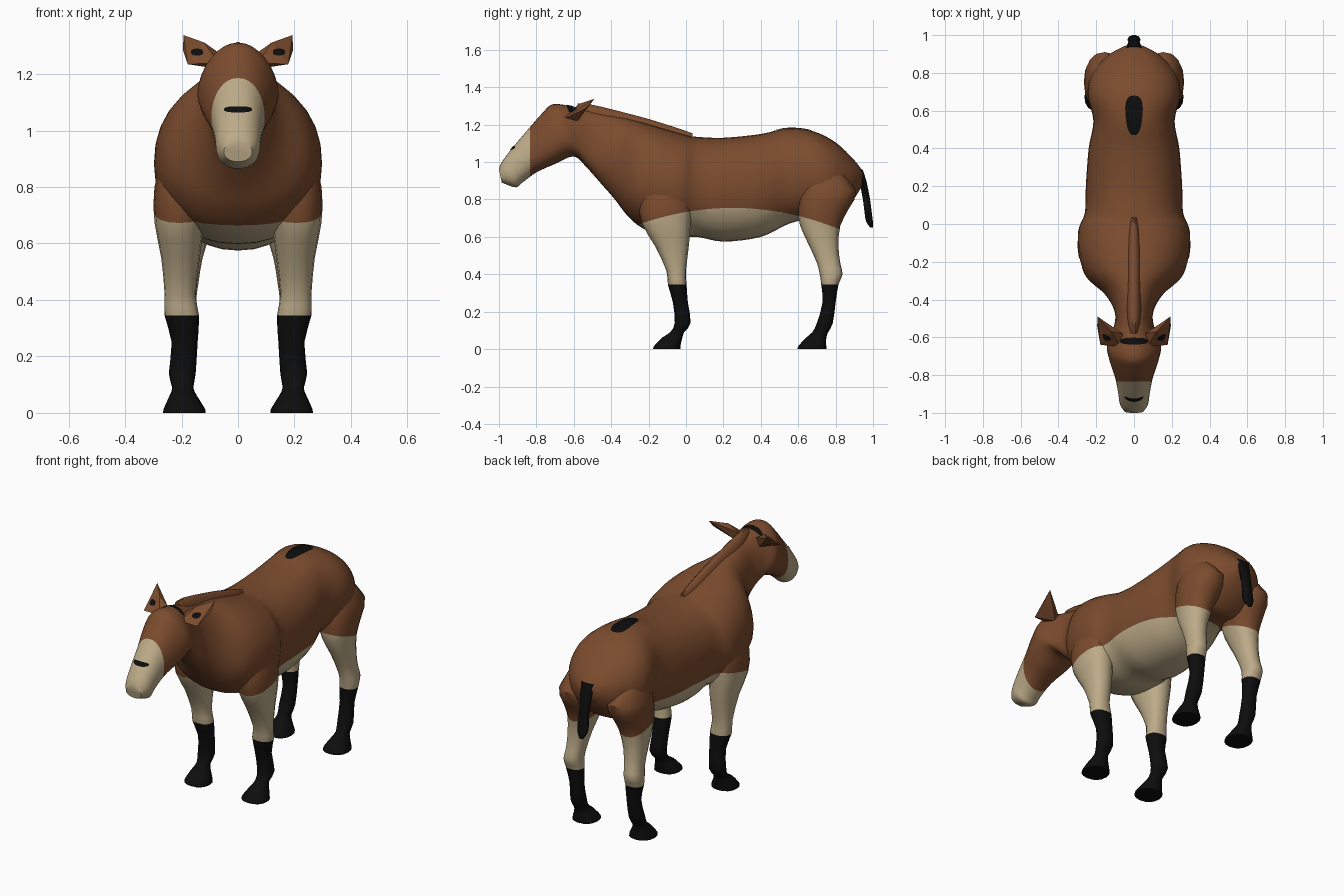
import bpy
import bmesh
from math import sin, cos, tau, copysign
from mathutils import Vector
from mathutils.bvhtree import BVHTree

default_cube = bpy.data.objects.get("Cube")
if default_cube:
    bpy.data.objects.remove(default_cube, do_unlink=True)


def make_material(name, colour):
    mat = bpy.data.materials.new(name)
    mat.use_nodes = True
    rgba = (*colour, 1.0)
    mat.diffuse_color = rgba
    shader = mat.node_tree.nodes["Principled BSDF"]
    shader.inputs["Base Color"].default_value = rgba
    shader.inputs["Roughness"].default_value = 0.9
    return mat


BROWN, TAN, BLACK = range(3)
materials = [
    make_material("chestnut_brown", (0.20, 0.072, 0.027)),
    make_material("pale_tan", (0.51, 0.41, 0.25)),
    make_material("black", (0.004, 0.004, 0.004)),
]

MUZZLE_Y, SOCK_Z, BELLY_Z = -0.835, 0.345, 0.755


def smooth_rows(rows, steps):
    """Catmull-Rom interpolation of the section table."""
    result = []
    last = len(rows) - 1
    for i in range(last):
        before, start = rows[max(i - 1, 0)], rows[i]
        end, after = rows[i + 1], rows[min(i + 2, last)]
        for s in range(steps):
            t = s / steps
            result.append([
                b + 0.5 * t * (c - a + t * (2*a - 5*b + 4*c - d + t * (3*(b - c) + d - a)))
                for a, b, c, d in zip(before, start, end, after)])
    result.append(list(rows[-1]))
    return result


def round_section(count, power):
    """Unit superellipse points."""
    def squash(v):
        return copysign(abs(v) ** (2 / power), v)
    return [(squash(cos(tau * k / count)), squash(sin(tau * k / count))) for k in range(count)]


def loft(rings):
    bm = bmesh.new()
    loops = [[bm.verts.new(p) for p in ring] for ring in rings]
    n = len(loops[0])
    for low, high in zip(loops, loops[1:]):
        for k in range(n):
            j = (k + 1) % n
            bm.faces.new((low[k], low[j], high[j], high[k]))
    bm.faces.new(loops[0])
    bm.faces.new(loops[-1])
    return bm


def trunk_loft(rows, count, steps, power=2.2):
    """Rows: top y, top z, bottom y, bottom z, half width, narrowing to the top."""
    rings = []
    for yt, zt, yb, zb, w, pear in smooth_rows(rows, steps):
        rings.append([
            Vector((w * c * (1 - pear * s), (yt + yb + s * (yt - yb)) / 2,
                    (zt + zb + s * (zt - zb)) / 2))
            for c, s in round_section(count, power)])
    return loft(rings)


def limb_loft(rows, count, steps, power=2.3):
    """Rows: height, front y, back y, inner x, outer x."""
    rings = []
    for z, y0, y1, x0, x1 in smooth_rows(rows, steps):
        rings.append([
            Vector(((x0 + x1 + c * (x1 - x0)) / 2, (y0 + y1 + s * (y1 - y0)) / 2, z))
            for c, s in round_section(count, power)])
    return loft(rings)


def cut(bm, point, normal):
    geom = bm.verts[:] + bm.edges[:] + bm.faces[:]
    bmesh.ops.bisect_plane(bm, geom=geom, dist=1e-5, plane_co=point, plane_no=normal)


def paint_coat(bm):
    """Cut the coat borders into the mesh and colour each side."""
    def arch(y):
        return 0.35 * (y - 0.25) ** 2

    cut(bm, (0, MUZZLE_Y, 0), (0, 1, 0))
    cut(bm, (0, 0, SOCK_Z), (0, 0, 1))
    for v in bm.verts:
        v.co.z += arch(v.co.y)
    cut(bm, (0, 0, BELLY_Z), (0, 0, 1))
    for f in bm.faces:
        c = f.calc_center_median()
        if c.z - arch(c.y) < SOCK_Z:
            f.material_index = BLACK
        elif c.y < MUZZLE_Y or c.z < BELLY_Z:
            f.material_index = TAN
        else:
            f.material_index = BROWN
    for v in bm.verts:
        v.co.z -= arch(v.co.y)


def finish(name, bm, colour=None, mirror=False, smooth=True):
    """Turn the bmesh into an object and return a tree for projecting onto it."""
    bmesh.ops.recalc_face_normals(bm, faces=bm.faces[:])
    if colour is not None:
        for f in bm.faces:
            f.material_index = colour
    tree = BVHTree.FromBMesh(bm)
    mesh = bpy.data.meshes.new(name)
    bm.to_mesh(mesh)
    bm.free()
    for mat in materials:
        mesh.materials.append(mat)
    obj = bpy.data.objects.new(name, mesh)
    bpy.context.collection.objects.link(obj)
    if mirror:
        obj.modifiers.new("Mirror", "MIRROR").use_axis[0] = True
    if smooth:
        bpy.ops.object.select_all(action="DESELECT")
        obj.select_set(True)
        bpy.context.view_layer.objects.active = obj
        bpy.ops.object.shade_smooth_by_angle(angle=0.8)
    return tree


def marking(name, tree, centre, across, along, ray, taper=0.0, mirror=False):
    """Thin oval patch projected onto a surface."""
    ray = Vector(ray)
    up = Vector((0, 1, 0)) if ray.z else Vector((0, 0, 1))
    rings = []
    for radius in (1.0, 0.75, 0.5, 0.25, 0.05):
        ring = []
        for c, s in round_section(24, 2.6):
            x = radius * across * c * (1 + taper * s)
            start = Vector(centre) + Vector((x, 0, 0)) + up * (radius * along * s)
            hit = tree.ray_cast(start, ray)[0]
            ring.append((hit or start) - ray * 0.004)
        rings.append(ring)
    bm = loft(rings)
    bm.faces.ensure_lookup_table()
    bmesh.ops.delete(bm, geom=[bm.faces[-2]], context="FACES_ONLY")
    finish(name, bm, BLACK, mirror)


# Head, neck and trunk
body = trunk_loft([
    (-1.0, .96, -.985, .89, .05, 0),
    (-.985, 1.0, -.91, .865, .075, 0),
    (-.925, 1.08, -.875, .89, .083, 0),
    (-.84, 1.18, -.80, .945, .098, .1),
    (-.77, 1.26, -.70, .99, .125, .2),
    (-.71, 1.31, -.60, 1.03, .138, .25),
    (-.60, 1.295, -.53, .97, .11, .1),
    (-.50, 1.275, -.45, .88, .10, .1),
    (-.36, 1.245, -.38, .80, .15, .2),
    (-.24, 1.215, -.31, .71, .25, .1),
    (-.12, 1.18, -.22, .64, .29, 0),
    (0, 1.145, -.07, .60, .295, 0),
    (.06, 1.135, .06, .60, .26, 0),
    (.20, 1.13, .20, .575, .255, 0),
    (.40, 1.15, .40, .60, .24, 0),
    (.54, 1.18, .55, .67, .215, 0),
    (.68, 1.165, .68, .70, .245, 0),
    (.80, 1.105, .78, .70, .225, 0),
    (.90, 1.01, .88, .78, .14, 0),
    (.945, .95, .94, .87, .05, 0),
], 32, 4)
paint_coat(body)
body_tree = finish("body", body)

# Front legs with hooves
front = limb_loft([
    (.97, -.20, .0, .12, .25),
    (.80, -.25, .03, .10, .296),
    (.67, -.235, .025, .12, .295),
    (.55, -.165, .015, .135, .272),
    (.42, -.105, .0, .15, .26),
    (.345, -.097, .003, .138, .26),
    (.25, -.07, .01, .143, .235),
    (.14, -.06, .025, .15, .245),
    (.09, -.085, -.01, .158, .233),
    (.06, -.13, -.02, .145, .243),
    (.015, -.172, -.03, .117, .263),
    (0, -.175, -.03, .115, .265),
], 16, 2)
paint_coat(front)
finish("front_legs", front, mirror=True)

# Hind legs with hooves
hind = limb_loft([
    (.98, .64, .80, .10, .20),
    (.85, .61, .91, .05, .26),
    (.75, .60, .87, .06, .262),
    (.66, .61, .825, .09, .252),
    (.55, .66, .815, .125, .245),
    (.46, .70, .825, .14, .245),
    (.40, .715, .837, .148, .252),
    (.345, .723, .815, .145, .25),
    (.25, .73, .80, .148, .23),
    (.14, .70, .785, .15, .237),
    (.09, .675, .76, .158, .23),
    (.06, .64, .75, .145, .24),
    (.015, .60, .75, .117, .26),
    (0, .595, .75, .115, .262),
], 16, 2)
paint_coat(hind)
finish("hind_legs", hind, mirror=True)

# Tail
tail = limb_loft([
    (.96, .91, .945, -.045, .045),
    (.90, .925, .965, -.038, .038),
    (.80, .945, .985, -.03, .03),
    (.72, .955, .995, -.035, .035),
    (.68, .963, 1.0, -.03, .03),
    (.65, .985, 1.0, -.012, .012),
], 10, 2)
finish("tail", tail, BLACK)

# Mane ridge along the neck
mane = trunk_loft([
    (-.58, 1.315, -.57, 1.25, .02, .4),
    (-.50, 1.308, -.48, 1.22, .035, .4),
    (-.35, 1.272, -.35, 1.19, .035, .4),
    (-.20, 1.232, -.20, 1.15, .035, .4),
    (-.05, 1.185, -.05, 1.11, .03, .4),
    (.035, 1.155, .03, 1.11, .015, .4),
], 10, 3)
finish("mane", mane, BROWN)

# Ears
ear = bmesh.new()
for corner in [(.06, -.58, 1.27), (.07, -.65, 1.24), (.08, -.58, 1.22), (.178, -.64, 1.235),
               (.195, -.54, 1.285), (.193, -.49, 1.338), (.12, -.57, 1.312)]:
    ear.verts.new(corner)
bmesh.ops.convex_hull(ear, input=ear.verts[:])
ear_tree = finish("ears", ear, BROWN, mirror=True, smooth=False)

# Dark markings
marking("back_patch", body_tree, (0, .575, 2), .045, .105, (0, 0, -1), taper=.2)
marking("brow_band", body_tree, (0, -.62, 2), .075, .018, (0, 0, -1))
marking("nostril_band", body_tree, (0, -2, 1.075), .05, .011, (0, 1, 0))
marking("ear_marks", ear_tree, (.145, -2, 1.278), .022, .012, (0, 1, 0), mirror=True)
